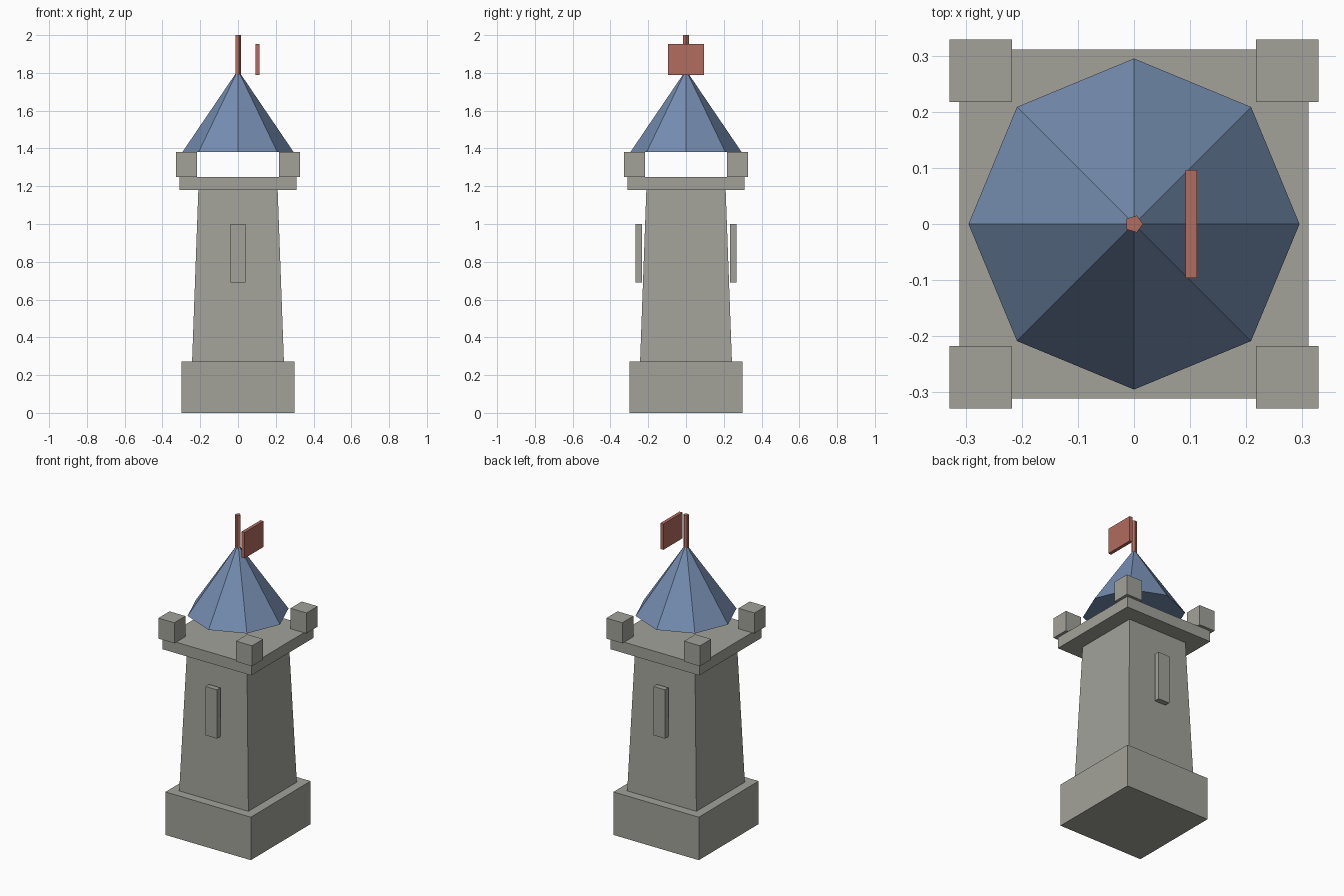
import bpy
import math

if "Cube" in bpy.data.objects:
    bpy.data.objects.remove(bpy.data.objects["Cube"])


def material(name, rgb):
    m = bpy.data.materials.new(name)
    lin = [((c / 255 + 0.055) / 1.055) ** 2.4 for c in rgb]
    m.diffuse_color = (*lin, 1)
    m.use_nodes = True
    m.node_tree.nodes["Principled BSDF"].inputs["Base Color"].default_value = m.diffuse_color
    return m


STONE = material("grey stone", (162, 162, 154))
SLATE = material("blue slate", (117, 141, 176))
RED = material("red cloth", (178, 108, 94))


def finish(name, mat):
    ob = bpy.context.object
    ob.name = name
    ob.data.materials.append(mat)
    return ob


def box(name, mat, center, size):
    bpy.ops.mesh.primitive_cube_add(size=1, location=center)
    ob = finish(name, mat)
    ob.scale = size
    bpy.ops.object.transform_apply(location=False, rotation=False, scale=True)
    return ob


def frustum(name, mat, sides, r1, r2, z1, z2, turn):
    bpy.ops.mesh.primitive_cone_add(vertices=sides, radius1=r1, radius2=r2, depth=z2 - z1,
                                    location=(0, 0, (z1 + z2) / 2), rotation=(0, 0, turn))
    return finish(name, mat)


# Stone base, tapered shaft and overhanging platform
box("base", STONE, (0, 0, 0.1365), (0.6, 0.6, 0.273))
diag = math.sqrt(2)
frustum("shaft", STONE, 4, 0.243 * diag, 0.21 * diag, 0.273, 1.18, math.pi / 4)
box("platform", STONE, (0, 0, 1.215), (0.622, 0.622, 0.07))

# Corner battlements
for x in (-1, 1):
    for y in (-1, 1):
        box("corner_battlement", STONE, (0.273 * x, 0.273 * y, 1.315), (0.112, 0.112, 0.13))

# Narrow window slabs on the front and back
for y in (-1, 1):
    box("window_slab", STONE, (0, 0.251 * y, 0.845), (0.08, 0.034, 0.31))

# Eight-sided roof with a closed underside
frustum("roof", SLATE, 8, 0.295, 0, 1.38, 1.815, 0)

# Five-sided flagpole (one corner towards +x) and flag
frustum("flagpole", RED, 5, 0.016, 0.016, 1.78, 2.0, -math.pi / 2)
box("flag", RED, (0.102, 0, 1.87), (0.021, 0.192, 0.164))
